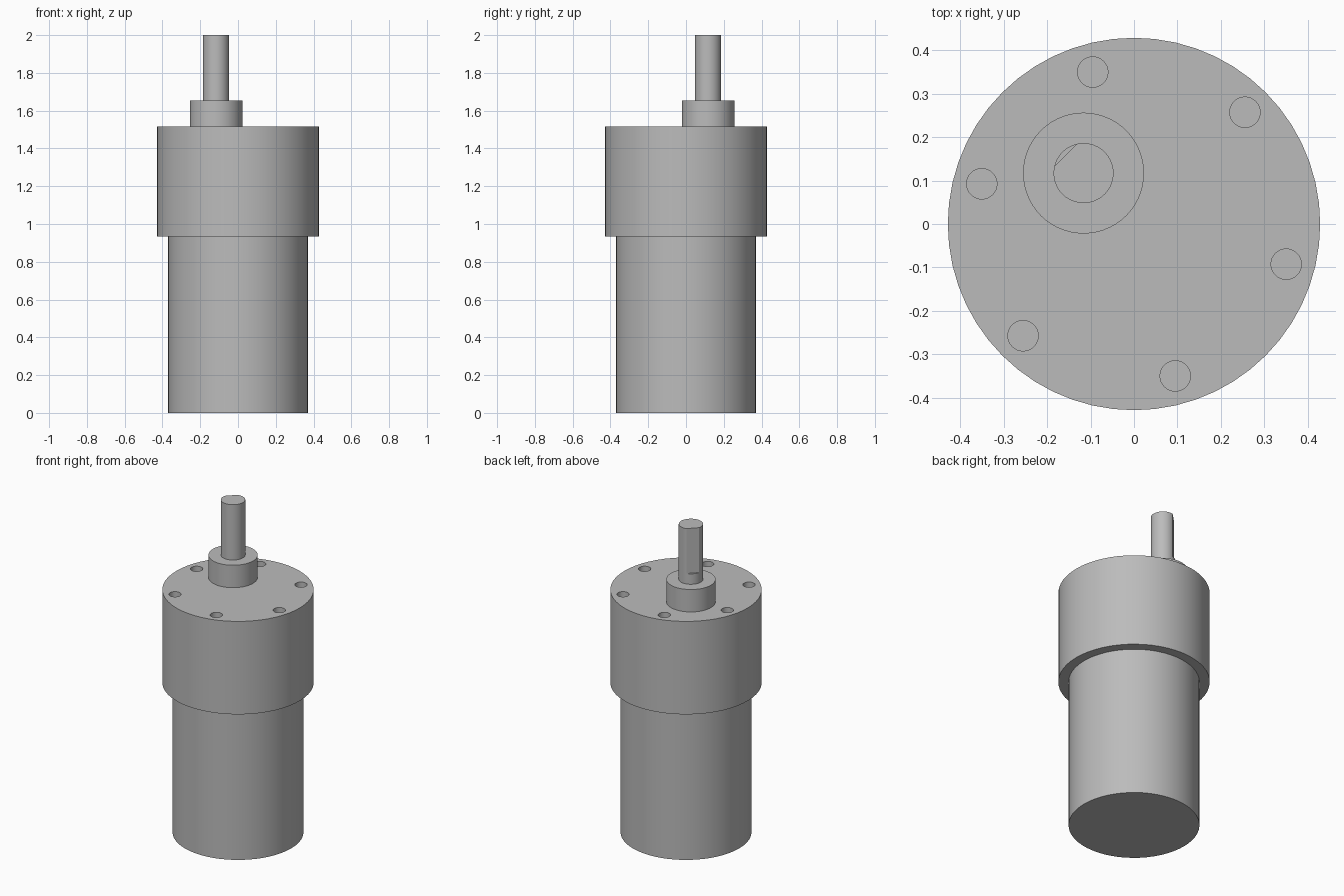
import bpy
import math
from mathutils import Vector

cube = bpy.data.objects.get("Cube")
if cube:
    bpy.data.objects.remove(cube, do_unlink=True)

# One plain grey metal
metal = bpy.data.materials.new("grey metal")
metal.use_nodes = True
grey = (0.5, 0.5, 0.5, 1)
metal.diffuse_color = grey
metal.node_tree.nodes["Principled BSDF"].inputs["Base Color"].default_value = grey


def cylinder(name, radius, bottom, top, x=0, y=0, sides=56):
    bpy.ops.mesh.primitive_cylinder_add(
        vertices=sides, radius=radius, depth=top - bottom,
        location=(x, y, (bottom + top) / 2))
    obj = bpy.context.object
    obj.name = name
    obj.data.materials.append(metal)
    return obj


def cut(target, cutter):
    cutter.hide_render = True
    mod = target.modifiers.new("cut", 'BOOLEAN')
    mod.operation = 'DIFFERENCE'
    mod.solver = 'EXACT'
    mod.object = cutter
    bpy.context.view_layer.objects.active = target
    bpy.ops.object.modifier_apply(modifier=mod.name)
    bpy.data.objects.remove(cutter, do_unlink=True)


MOTOR_R, GEAR_R = 0.37, 0.428
GEAR_BOTTOM, GEAR_TOP, BOSS_TOP = 0.935, 1.515, 1.655
AXIS = Vector((-0.116, 0.117, 0))

# Main body, gearbox and off-centre output
motor = cylinder("motor_can", MOTOR_R, 0, GEAR_BOTTOM + 0.01)
gearbox = cylinder("gearbox", GEAR_R, GEAR_BOTTOM, GEAR_TOP)
boss = cylinder("shaft_boss", 0.139, GEAR_TOP - 0.01, BOSS_TOP, AXIS.x, AXIS.y)
shaft = cylinder("output_shaft", 0.069, BOSS_TOP - 0.01, 2, AXIS.x, AXIS.y, 40)

# Six blind mounting holes around the gearbox face
for i in range(6):
    a = math.radians(45.2 + 60 * i)
    hole = cylinder("hole_cutter", 0.035, GEAR_TOP - 0.12, GEAR_TOP + 0.05,
                    0.362 * math.cos(a), 0.362 * math.sin(a), 32)
    cut(gearbox, hole)

# Flat milled on the outward side of the shaft
outward = Vector((-1, 1, 0)).normalized()
size = 0.4
centre = AXIS + outward * (0.058 + size / 2)
bpy.ops.mesh.primitive_cube_add(
    size=size, location=(centre.x, centre.y, 1.72 + size / 2),
    rotation=(0, 0, math.radians(45)))
cut(shaft, bpy.context.object)

# Smooth walls with crisp rims
for obj in (motor, gearbox, boss, shaft):
    bpy.ops.object.select_all(action='DESELECT')
    obj.select_set(True)
    bpy.context.view_layer.objects.active = obj
    bpy.ops.object.shade_smooth_by_angle(angle=math.radians(25))
